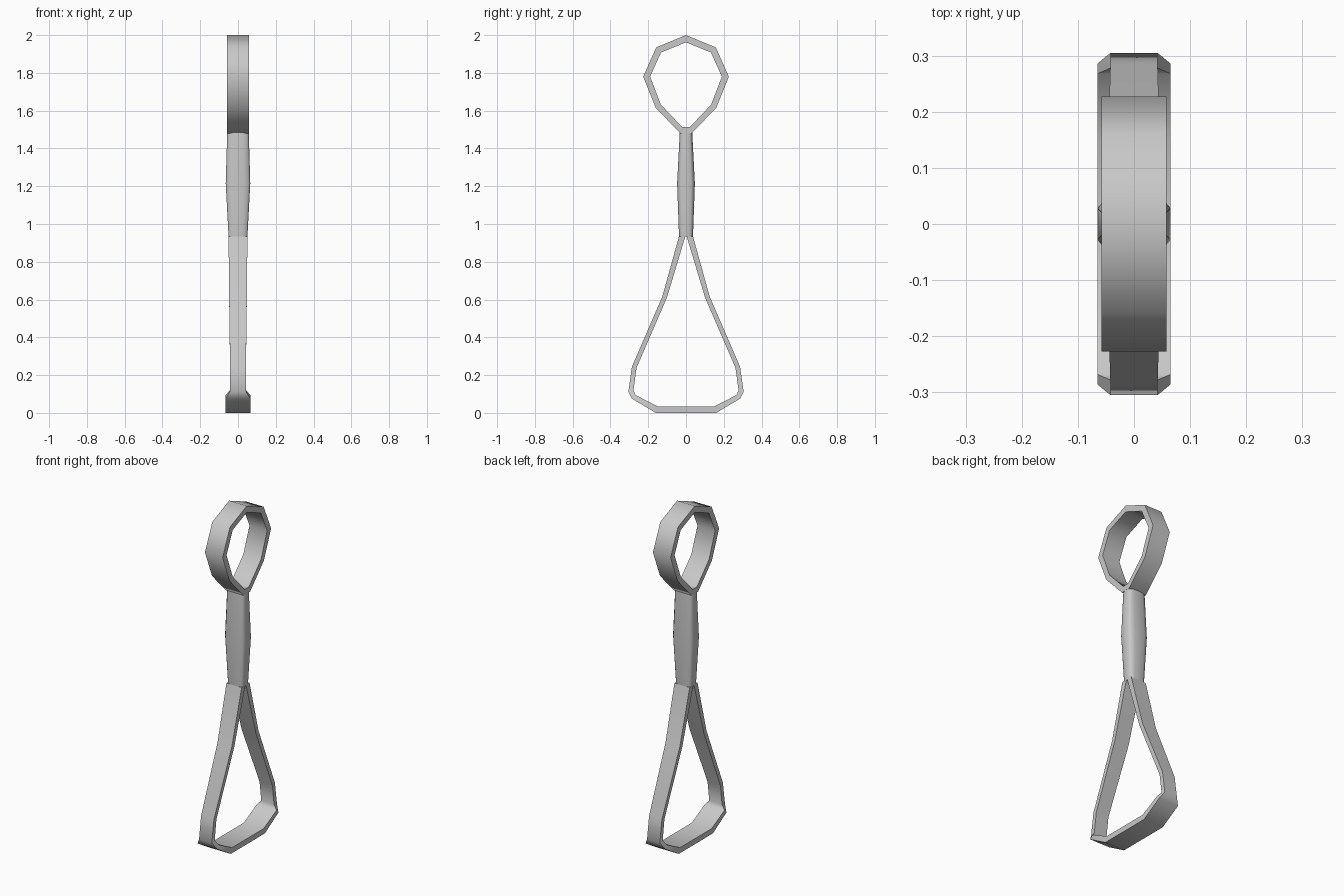
import bpy, math

if "Cube" in bpy.data.objects:
    bpy.data.objects.remove(bpy.data.objects["Cube"])

steel = bpy.data.materials.new("grey_metal")
steel.diffuse_color = (0.58, 0.58, 0.58, 1)
steel.use_nodes = True
steel.node_tree.nodes["Principled BSDF"].inputs["Base Color"].default_value = steel.diffuse_color


def make(name, verts, faces, angle):
    mesh = bpy.data.meshes.new(name)
    mesh.from_pydata(verts, [], faces)
    mesh.materials.append(steel)
    obj = bpy.data.objects.new(name, mesh)
    bpy.context.collection.objects.link(obj)
    bpy.ops.object.select_all(action='DESELECT')
    obj.select_set(True)
    bpy.context.view_layer.objects.active = obj
    bpy.ops.object.mode_set(mode='EDIT')
    bpy.ops.mesh.select_all(action='SELECT')
    bpy.ops.mesh.normals_make_consistent(inside=False)
    bpy.ops.object.mode_set(mode='OBJECT')
    bpy.ops.object.shade_smooth_by_angle(angle=math.radians(angle))
    return obj


def band(name, half, angle):
    """Closed flat band; half = (outer y, outer z, inner y, inner z, half width)."""
    mirrored = [(-a, b, -c, d, w) for a, b, c, d, w in reversed(half) if a > 0]
    path = half + mirrored
    verts, faces, n = [], [], len(path)
    for oy, oz, iy, iz, w in path:
        verts += [(-w, oy, oz), (w, oy, oz), (w, iy, iz), (-w, iy, iz)]
    for i in range(n):
        a, b = 4 * i, 4 * ((i + 1) % n)
        for k in range(4):
            m = (k + 1) % 4
            faces.append((a + k, a + m, b + m, b + k))
    return make(name, verts, faces, angle)


# Upper hanging ring
band("top_ring", [
    (0.0, 2.0, 0.0, 1.962, 0.058),
    (0.158, 1.935, 0.132, 1.908, 0.058),
    (0.227, 1.78, 0.19, 1.78, 0.058),
    (0.16, 1.615, 0.133, 1.632, 0.058),
    (0.03, 1.48, 0.02, 1.513, 0.058),
], 50)

# Lower foot loop, narrow straps widening into the tread
band("foot_loop", [
    (0.037, 0.935, 0.004, 0.933, 0.05),
    (0.125, 0.617, 0.101, 0.61, 0.047),
    (0.286, 0.245, 0.262, 0.238, 0.042),
    (0.305, 0.113, 0.278, 0.12, 0.042),
    (0.286, 0.075, 0.268, 0.095, 0.065),
    (0.16, 0.0, 0.148, 0.033, 0.065),
], 50)

# Swelling handle between the loops, rounded rectangular section
section = [(1, 0.6), (0.85, 0.85), (0.5, 1), (-0.5, 1), (-0.85, 0.85), (-1, 0.6),
           (-1, -0.6), (-0.85, -0.85), (-0.5, -1), (0.5, -1), (0.85, -0.85), (1, -0.6)]
levels = [(0.935, 0.05, 0.037), (1.215, 0.065, 0.047), (1.485, 0.057, 0.033)]
n = len(section)
verts = [(x * sx, y * sy, z) for z, sx, sy in levels for x, y in section]
faces = [(r * n + i, r * n + (i + 1) % n, (r + 1) * n + (i + 1) % n, (r + 1) * n + i)
         for r in range(2) for i in range(n)]
faces += [tuple(reversed(range(n))), tuple(range(2 * n, 3 * n))]
make("handle", verts, faces, 60)
